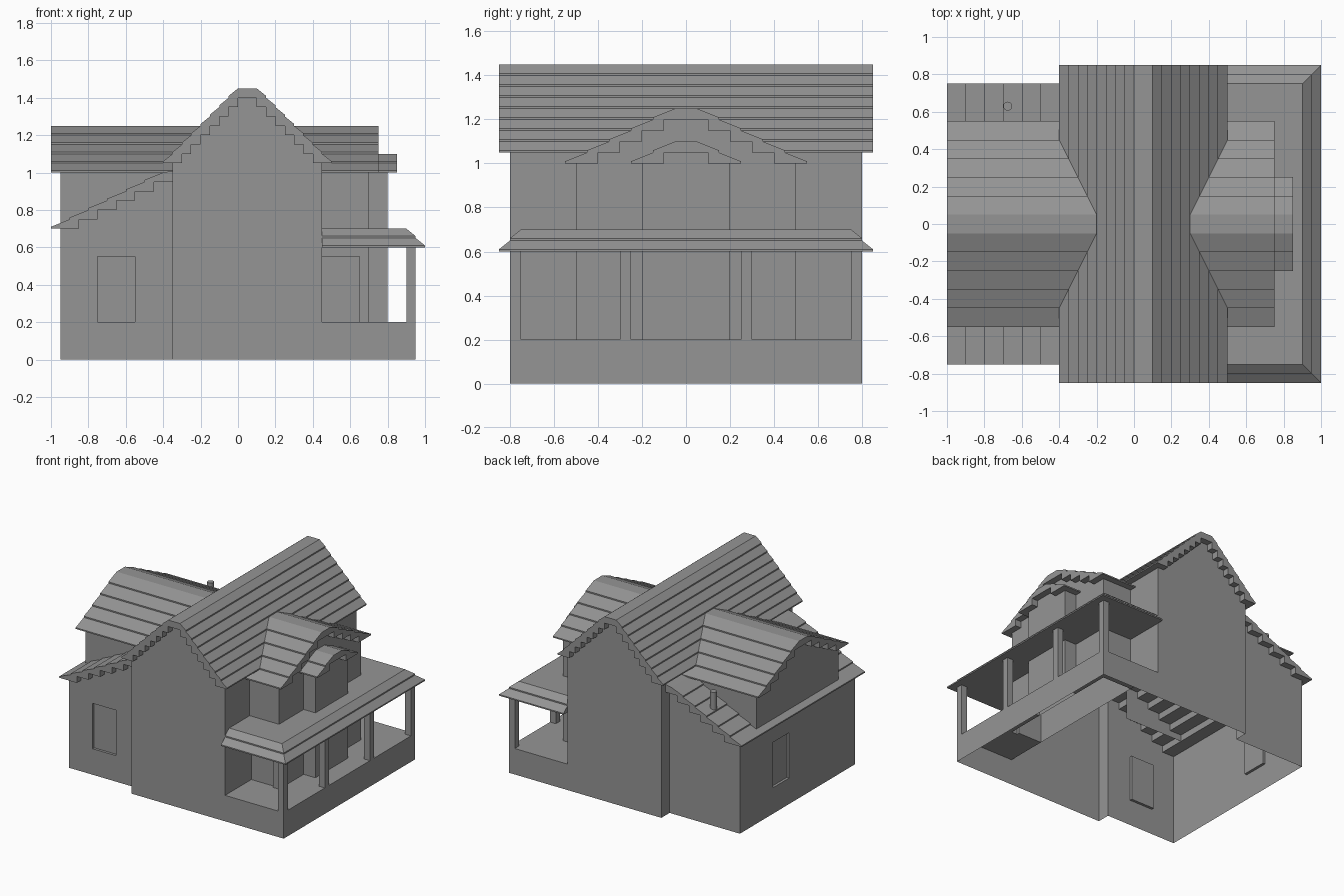
import bpy, bmesh
from mathutils import Vector

if "Cube" in bpy.data.objects:
    bpy.data.objects.remove(bpy.data.objects["Cube"], do_unlink=True)

grey = bpy.data.materials.new("plain grey")
grey.use_nodes = True
COLOUR = (0.3, 0.3, 0.3, 1)
grey.diffuse_color = COLOUR
grey.node_tree.nodes["Principled BSDF"].inputs["Base Color"].default_value = COLOUR


def finish(name, bm):
    mesh = bpy.data.meshes.new(name)
    bm.to_mesh(mesh)
    bm.free()
    mesh.materials.append(grey)
    obj = bpy.data.objects.new(name, mesh)
    bpy.context.collection.objects.link(obj)
    return obj


def sheet(name, pts, recess=None):
    """Flat wall facing away from the house; recess = (low corner, high corner, push)."""
    bm = bmesh.new()
    face = bm.faces.new([bm.verts.new(p) for p in pts])
    face.normal_update()
    if face.normal.dot(face.calc_center_median() - Vector((0, 0, 0.1))) < 0:
        face.normal_flip()
    if recess:
        low, high, push = (Vector(v) for v in recess)
        for axis in range(3):
            if push[axis]:
                continue
            normal = Vector((0, 0, 0))
            normal[axis] = 1
            for co in (low, high):
                bmesh.ops.bisect_plane(bm, geom=bm.verts[:] + bm.edges[:] + bm.faces[:],
                                       plane_co=co, plane_no=normal)
        middle = (low + high) / 2
        panel = min(bm.faces, key=lambda f: (f.calc_center_bounds() - middle).length)
        out = bmesh.ops.extrude_face_region(bm, geom=[panel])["geom"]
        moved = [v for v in out if isinstance(v, bmesh.types.BMVert)]
        bmesh.ops.translate(bm, verts=moved, vec=push)
        if panel.is_valid:
            bmesh.ops.delete(bm, geom=[panel], context='FACES_ONLY')
    return finish(name, bm)


def prism(name, profile, place, start, end):
    """Extrude a 2D profile; place(a, b, t) gives the 3D point."""
    bm = bmesh.new()
    a, b = ([bm.verts.new(place(*p, t)) for p in profile] for t in (start, end))
    bm.faces.new(a)
    bm.faces.new(b)
    for i in range(len(a)):
        j = (i + 1) % len(a)
        bm.faces.new((a[i], a[j], b[j], b[i]))
    bmesh.ops.recalc_face_normals(bm, faces=bm.faces)
    return finish(name, bm)


def plank_half(outer, base, width, count, lap, lip=0.01, rise=0.05):
    """Upper and lower edges of a slope of lapped planks, eave to ridge."""
    top, under = [], []
    for k in range(count):
        o, z = outer - k * width, base + k * rise
        top += [(o, z), (o, z + lip)]
        if k < count - 1:
            under += [(o - lap, z), (o - lap, z + rise)]
    top.append((outer - count * width, base + count * rise))
    return top, under


def plank_roof(*args):
    top, under = plank_half(*args)
    flip = lambda pts: [(-a, z) for a, z in pts]
    return top + flip(top)[::-1] + flip(under) + under[::-1]


def along_x(a, z, t):
    return (t, a, z)


def box(name, lo, hi):
    rect = [(lo[0], lo[1]), (hi[0], lo[1]), (hi[0], hi[1]), (lo[0], hi[1])]
    return prism(name, rect, lambda a, b, t: (a, b, t), lo[2], hi[2])


def upright(name, a, b, z0, z1, **kw):
    """Vertical rectangle between two plan points."""
    return sheet(name, [(*a, z0), (*b, z0), (*b, z1), (*a, z1)], **kw)


# Roofs
prism("main_roof", plank_roof(0.45, 1.05, 0.05, 8, 0.1),
      lambda a, z, t: (0.05 + a, t, z), -0.85, 0.85)
prism("cross_roof", plank_roof(0.55, 1.0, 0.1, 5, 0.15), along_x, -1, 0.75)
prism("small_bay_roof", plank_roof(0.25, 1.0, 0.1, 2, 0.15), along_x, 0.45, 0.85)
top, under = plank_half(1.0, 0.7, 0.1, 6, 0.15)
prism("shed_roof", top + [(0.35, 1.01), (0.35, 0.95)] + under[::-1],
      lambda a, z, t: (-a, t, z), -0.75, 0.75)

# Main and wing walls on both sides
EAVE, RIDGE = 1.07, 1.42
WING_EAVE, BAY_EAVE, BAY_RIDGE = 0.715, 1.015, 1.225
for s, side in ((-1, "front"), (1, "back")):
    outline = [(-0.35, 0), (0.45, 0), (0.45, EAVE), (0.1, RIDGE), (0, RIDGE), (-0.35, EAVE)]
    sheet(side + "_gable_wall", [(x, s * 0.8, z) for x, z in outline])
    outline = [(-0.95, 0), (-0.35, 0), (-0.35, 1.005), (-0.95, WING_EAVE)]
    window = ((-0.75, -0.7, 0.2), (-0.55, -0.7, 0.55), (0, 0.02, 0)) if s < 0 else None
    sheet(side + "_wing_wall", [(x, s * 0.7, z) for x, z in outline], window)
    upright(side + "_corner_return", (-0.35, s * 0.7), (-0.35, s * 0.8), 0, EAVE)
    upright(side + "_upper_wing_wall", (-0.95, s * 0.5), (-0.35, s * 0.5), 0.7, BAY_EAVE)
    # Bay sides, with a door recess on the front one
    door = ((0.45, -0.5, 0.2), (0.65, -0.5, 0.55), (0, 0.02, 0)) if s < 0 else None
    upright(side + "_bay_side", (0.45, s * 0.5), (0.7, s * 0.5), 0.2, BAY_EAVE, recess=door)
    upright(side + "_small_bay_side", (0.7, s * 0.2), (0.8, s * 0.2), 0.2, BAY_EAVE)
    upright(side + "_porch_base", (0.45, s * 0.8), (0.95, s * 0.8), 0, 0.2)
    # Porch posts
    for y, spot in ((0.775, "corner"), (0.275, "middle")):
        box(side + "_" + spot + "_post", (0.9, s * y - 0.025, 0.2), (0.95, s * y + 0.025, 0.6))

upright("main_eave_wall", (-0.35, -0.7), (-0.35, 0.7), 0.97, EAVE)
upright("main_porch_wall", (0.45, -0.8), (0.45, 0.8), 0.2, EAVE)

# End walls
gable = [(-0.5, BAY_EAVE), (-0.05, BAY_RIDGE), (0.05, BAY_RIDGE), (0.5, BAY_EAVE)]
end = [(-0.7, 0), (-0.7, WING_EAVE), (-0.5, WING_EAVE)] + gable
end += [(0.5, WING_EAVE), (0.7, WING_EAVE), (0.7, 0)]
sheet("wing_end_wall", [(-0.95, y, z) for y, z in end],
      ((-0.95, 0.1, 0.2), (-0.95, 0.3, 0.55), (0.02, 0, 0)))
sheet("bay_end_wall", [(0.7, y, z) for y, z in [(-0.5, 0.2)] + gable + [(0.5, 0.2)]])
small = [(-0.2, 0.2), (-0.2, BAY_EAVE), (-0.05, 1.075), (0.05, 1.075), (0.2, BAY_EAVE), (0.2, 0.2)]
sheet("small_bay_end_wall", [(0.8, y, z) for y, z in small])

# Porch floor fitted around the bay
upright("porch_base_side", (0.95, -0.8), (0.95, 0.8), 0, 0.2)
notch = [(0.95, 0.8), (0.45, 0.8), (0.45, 0.5), (0.7, 0.5), (0.7, 0.2), (0.8, 0.2)]
sheet("porch_floor", [(x, y, 0.2) for x, y in notch + [(x, -y) for x, y in notch[::-1]]])

# Porch roof: stacked hipped rings of lapped planks
bm = bmesh.new()
rings = []
for reach, z in plank_half(0.1, 0.6, 0.05, 2, 0)[0]:
    x, y = 0.9 + reach, 0.75 + reach
    rings.append([bm.verts.new(p) for p in ((0.45, -y, z), (x, -y, z), (x, y, z), (0.45, y, z))])
for low, high in zip(rings, rings[1:]):
    for i in range(4):
        j = (i + 1) % 4
        bm.faces.new((low[i], low[j], high[j], high[i]))
bm.faces.new(rings[0][::-1])
bm.faces.new(rings[-1])
bmesh.ops.recalc_face_normals(bm, faces=bm.faces)
finish("porch_roof", bm)

# Vent pipe
bpy.ops.mesh.primitive_cylinder_add(vertices=16, radius=0.024, depth=0.2, location=(-0.675, 0.63, 0.9))
pipe = bpy.context.object
pipe.name = "vent_pipe"
pipe.data.materials.append(grey)
bpy.ops.object.shade_smooth_by_angle()
